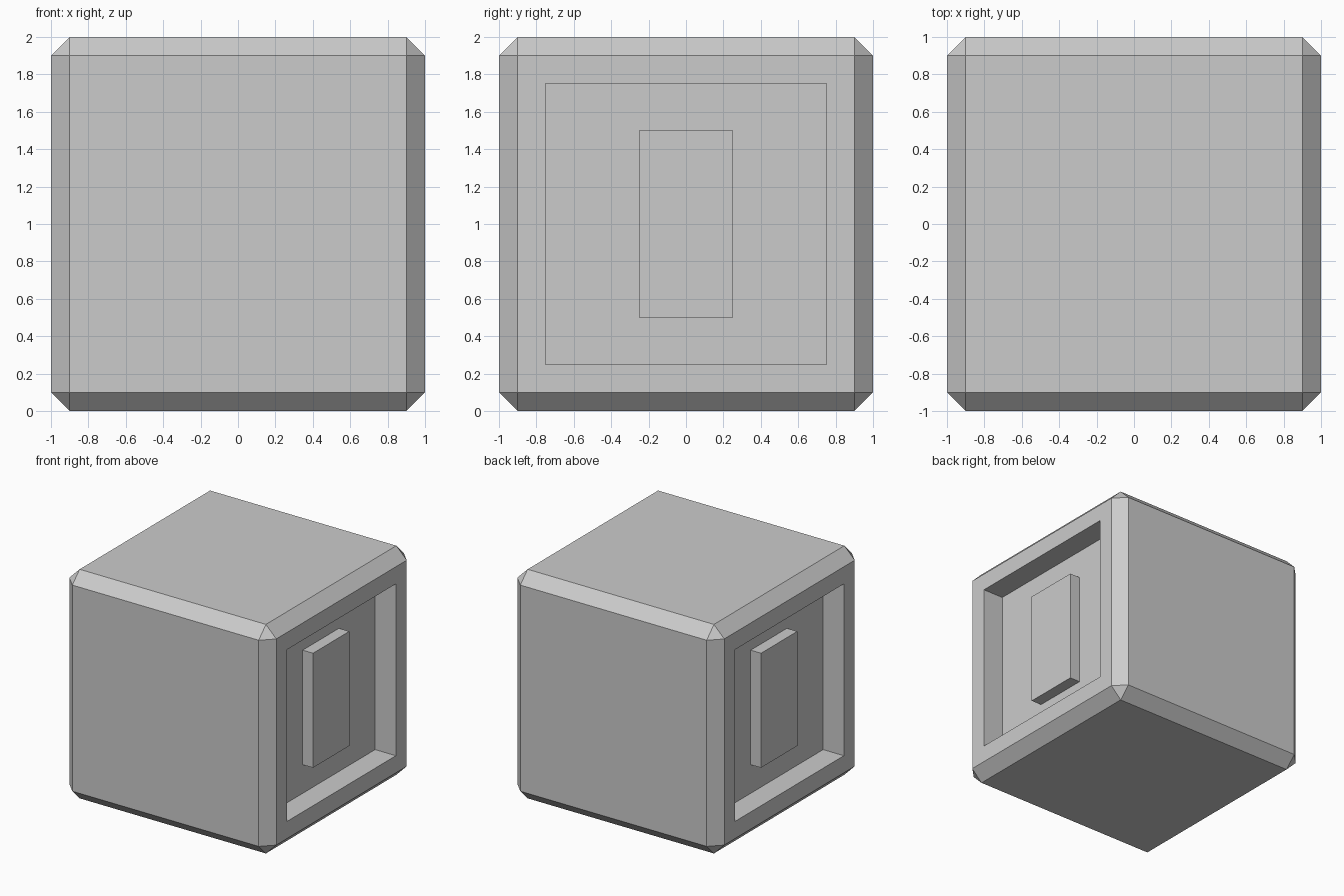
import bpy, bmesh

if "Cube" in bpy.data.objects:
    bpy.data.objects.remove(bpy.data.objects["Cube"])

bm = bmesh.new()

# Body: cube with flat chamfered edges and triangular corners
bmesh.ops.create_cube(bm, size=2.0)
bmesh.ops.bevel(bm, geom=bm.edges[:], offset=0.1, offset_type='OFFSET',
                segments=1, profile=0.5, affect='EDGES')
for v in bm.verts:
    v.co.z += 1.0
bm.normal_update()


def inset(face, thickness):
    """Inset one face; the same face stays as the inner one."""
    bmesh.ops.inset_individual(bm, faces=[face], thickness=thickness,
                               depth=0.0, use_even_offset=True)


def shape(face, x, half_y, half_z):
    """Place a side face as an exact rectangle at distance x."""
    for v in face.verts:
        v.co.x = x
        v.co.y = half_y if v.co.y > 0 else -half_y
        v.co.z = 1 + (half_z if v.co.z > 1 else -half_z)
    bm.normal_update()


# Recessed square panel with a raised block on both sides
sides = [f for f in bm.faces if abs(f.normal.x) > 0.99]
for face in sides:
    s = 1 if face.normal.x > 0 else -1
    inset(face, 0.15)                    # rim
    shape(face, s * 1.0, 0.75, 0.75)
    inset(face, 0.01)                    # recess walls
    shape(face, s * 0.8, 0.75, 0.75)
    inset(face, 0.4)                     # block footprint
    shape(face, s * 0.8, 0.25, 0.5)
    inset(face, 0.01)                    # raised block
    shape(face, s * 0.9, 0.25, 0.5)

mesh = bpy.data.meshes.new("chamfered_cube")
bm.to_mesh(mesh)
bm.free()
obj = bpy.data.objects.new("chamfered_cube", mesh)
bpy.context.collection.objects.link(obj)
